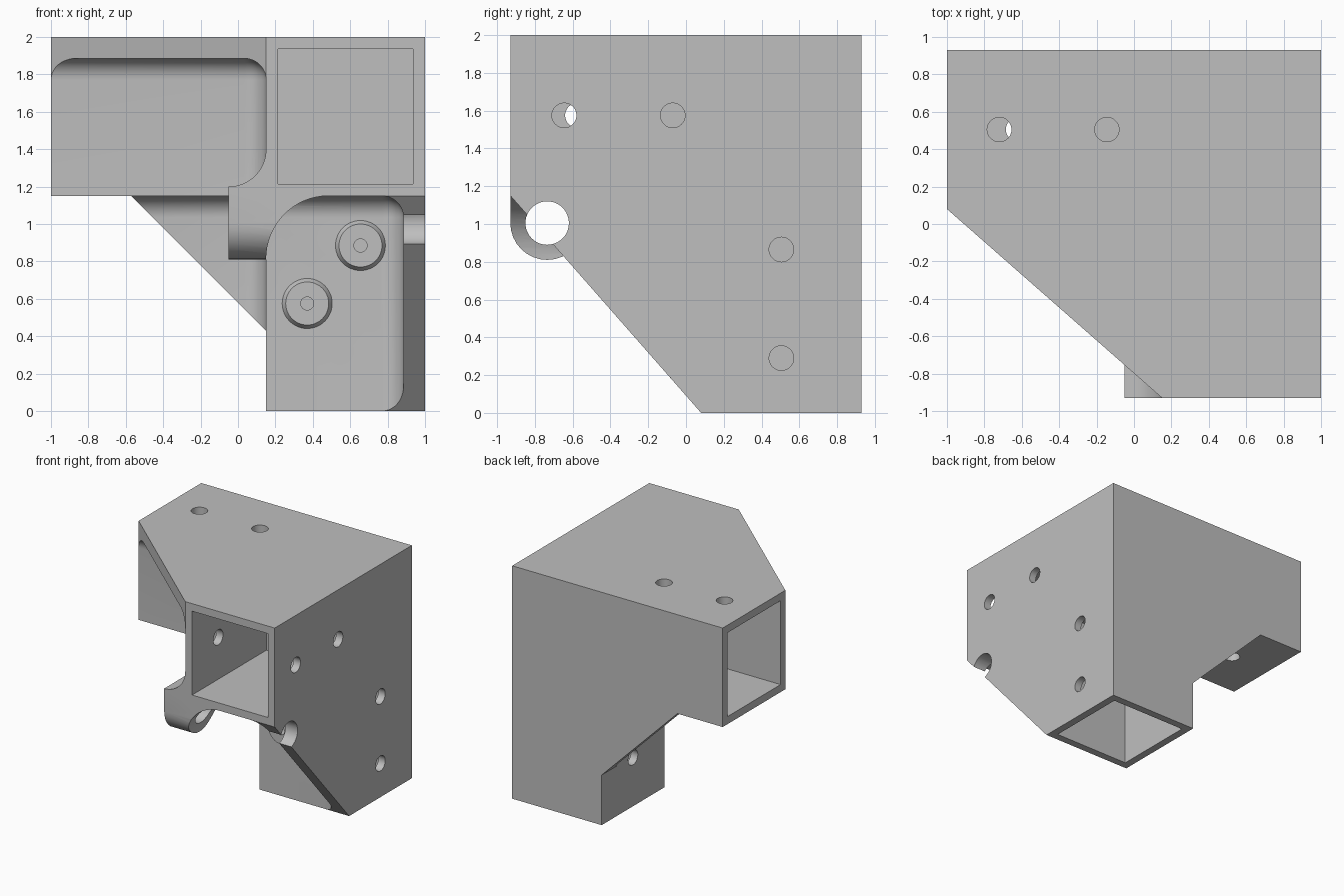
import bpy, bmesh, math
from mathutils import Vector

cube = bpy.data.objects.get("Cube")
if cube:
    bpy.data.objects.remove(cube, do_unlink=True)

grey = bpy.data.materials.new("light grey plastic")
grey.use_nodes = True
colour = (0.52, 0.52, 0.52, 1)
grey.diffuse_color = colour
grey.node_tree.nodes["Principled BSDF"].inputs["Base Color"].default_value = colour

# Outer limits, inner faces of the arms, and the tube wall
X, Y, Z = 1, 0.93, 2
ARM_X, ARM_Y, ARM_Z = 0.15, 0.08, 1.15
WALL, PLATE, FILLET = 0.065, 0.115, 0.115
FAR = 1.5


def make(name, bm):
    bmesh.ops.recalc_face_normals(bm, faces=bm.faces)
    mesh = bpy.data.meshes.new(name)
    bm.to_mesh(mesh)
    bm.free()
    mesh.materials.append(grey)
    ob = bpy.data.objects.new(name, mesh)
    bpy.context.collection.objects.link(ob)
    return ob


def box(name, lo, hi, radius=0):
    bm = bmesh.new()
    bmesh.ops.create_cube(bm, size=1)
    for v in bm.verts:
        v.co = [lo[i] if v.co[i] < 0 else hi[i] for i in range(3)]
    if radius:
        bmesh.ops.bevel(bm, geom=bm.edges[:], offset=radius, segments=10,
                        profile=0.5, affect='EDGES')
    return make(name, bm)


def prism(name, points, axis, start, end):
    """Extrude a 2D outline along an axis; its two coordinates keep xyz order."""
    def place(p, d):
        co = list(p)
        co.insert(axis, d)
        return co
    bm = bmesh.new()
    face = bm.faces.new([bm.verts.new(place(p, start)) for p in points])
    moved = bmesh.ops.extrude_face_region(bm, geom=[face])["geom"]
    for v in moved:
        if isinstance(v, bmesh.types.BMVert):
            v.co[axis] = end
    return make(name, bm)


def arc(cx, cy, rx, ry, a, b, n=16):
    return [(cx + rx * math.cos(math.radians(a + (b - a) * i / n)),
             cy + ry * math.sin(math.radians(a + (b - a) * i / n))) for i in range(n + 1)]


def rod(name, centre, radius, axis, start, end):
    return prism(name, arc(*centre, radius, radius, 0, 360, 48)[:-1], axis, start, end)


def combine(target, tool, operation='DIFFERENCE'):
    tool.hide_render = True
    mod = target.modifiers.new(tool.name, 'BOOLEAN')
    mod.operation, mod.solver, mod.object = operation, 'EXACT', tool
    bpy.context.view_layer.objects.active = target
    bpy.ops.object.modifier_apply(modifier=mod.name)
    bpy.data.objects.remove(tool, do_unlink=True)


body = box("corner_bracket", (-X, -Y, 0), (X, Y, Z))

# Filleted pockets between each pair of arms
low = (-FAR - X, -FAR - X, -FAR)
for name, hi in (("top_pocket", (ARM_X, ARM_Y, Z - PLATE)),
                 ("side_pocket", (X - PLATE, ARM_Y, ARM_Z)),
                 ("back_pocket", (ARM_X, Y - PLATE, ARM_Z))):
    combine(body, box(name, low, hi, FILLET))

# Slanted edges of the three gusset plates
for name, axis, p, q in (("top_slant", 2, (-X, ARM_Y), (ARM_X, -Y)),
                         ("side_slant", 0, (-Y, ARM_Z), (ARM_Y, 0)),
                         ("back_slant", 1, (-0.57, ARM_Z), (ARM_X, 0.43))):
    outline = [p, q, (q[0], -FAR), (-FAR, -FAR), (-FAR, p[1])]
    combine(body, prism(name, outline, axis, -3, 3))

# Rounded lug that blends into the front arm
lug_y, lug_z, lug_r = -0.735, 1.005, 0.195
side_outline = [(-0.05, 0.81)] + arc(0.48, 0.81, 0.33, 0.34, 180, 90) \
    + [(0.48, 1.19), (0.18, 1.19), (0.18, 1.4)] + arc(-0.05, 1.4, 0.2, 0.2, 0, -90)
lug = prism("lug", side_outline, 1, -Y, lug_y + lug_r)
rounding = arc(lug_y, lug_z, lug_r, lug_r, 180, 360) + [(lug_y + lug_r, 1.5), (-Y, 1.5)]
combine(lug, prism("lug_rounding", rounding, 0, -FAR, FAR), 'INTERSECT')
combine(body, lug, 'UNION')
combine(body, rod("lug_hole", (lug_y, lug_z), 0.115, 0, -FAR, FAR))

# Low round bosses with pilot holes on the lower arm
for x, z in ((0.655, 0.885), (0.37, 0.575)):
    bm = bmesh.new()
    bmesh.ops.create_cone(bm, cap_ends=True, segments=48, radius1=0.14,
                          radius2=0.115, depth=0.04)
    for v in bm.verts:
        v.co = Vector((x + v.co.x, ARM_Y - 0.01 - v.co.z, z + v.co.y))
    combine(body, make("boss", bm), 'UNION')
    combine(body, rod("pilot_hole", (x, z), 0.035, 1, -0.1, ARM_Y + 0.1))

# Square sockets in the three arms
in_x, in_y, in_z = ARM_X + WALL, ARM_Y + WALL, ARM_Z + WALL
out_x, out_y, out_z = X - WALL, Y - WALL, Z - WALL
combine(body, box("left_socket", (-FAR, in_y, in_z), (ARM_X, out_y, out_z)))
combine(body, box("front_socket", (in_x, -FAR, in_z), (out_x, ARM_Y, out_z)))
combine(body, box("lower_socket", (in_x, in_y, -1), (out_x, out_y, ARM_Z)))

# Screw holes: a pair in each outer wall, one in each facing inner wall
mid_x, mid_y, mid_z = 0.575, 0.505, 1.575
for axis, centre, start, end in (
        (2, (-0.72, mid_y), out_z - 0.1, 2.1), (2, (-0.145, mid_y), out_z - 0.1, 2.1),
        (2, (-0.62, mid_y), 1, in_z + 0.1),
        (0, (-0.645, mid_z), out_x - 0.1, 1.1), (0, (-0.07, mid_z), out_x - 0.1, 1.1),
        (0, (-0.575, mid_z), 0, in_x + 0.1),
        (0, (mid_y, 0.865), out_x - 0.1, 1.1), (0, (mid_y, 0.29), out_x - 0.1, 1.1),
        (0, (mid_y, 0.42), 0, in_x + 0.1)):
    combine(body, rod("screw_hole", centre, 0.065, axis, start, end))

bpy.ops.object.select_all(action='DESELECT')
body.select_set(True)
bpy.context.view_layer.objects.active = body
bpy.ops.object.shade_smooth_by_angle(angle=math.radians(25))
